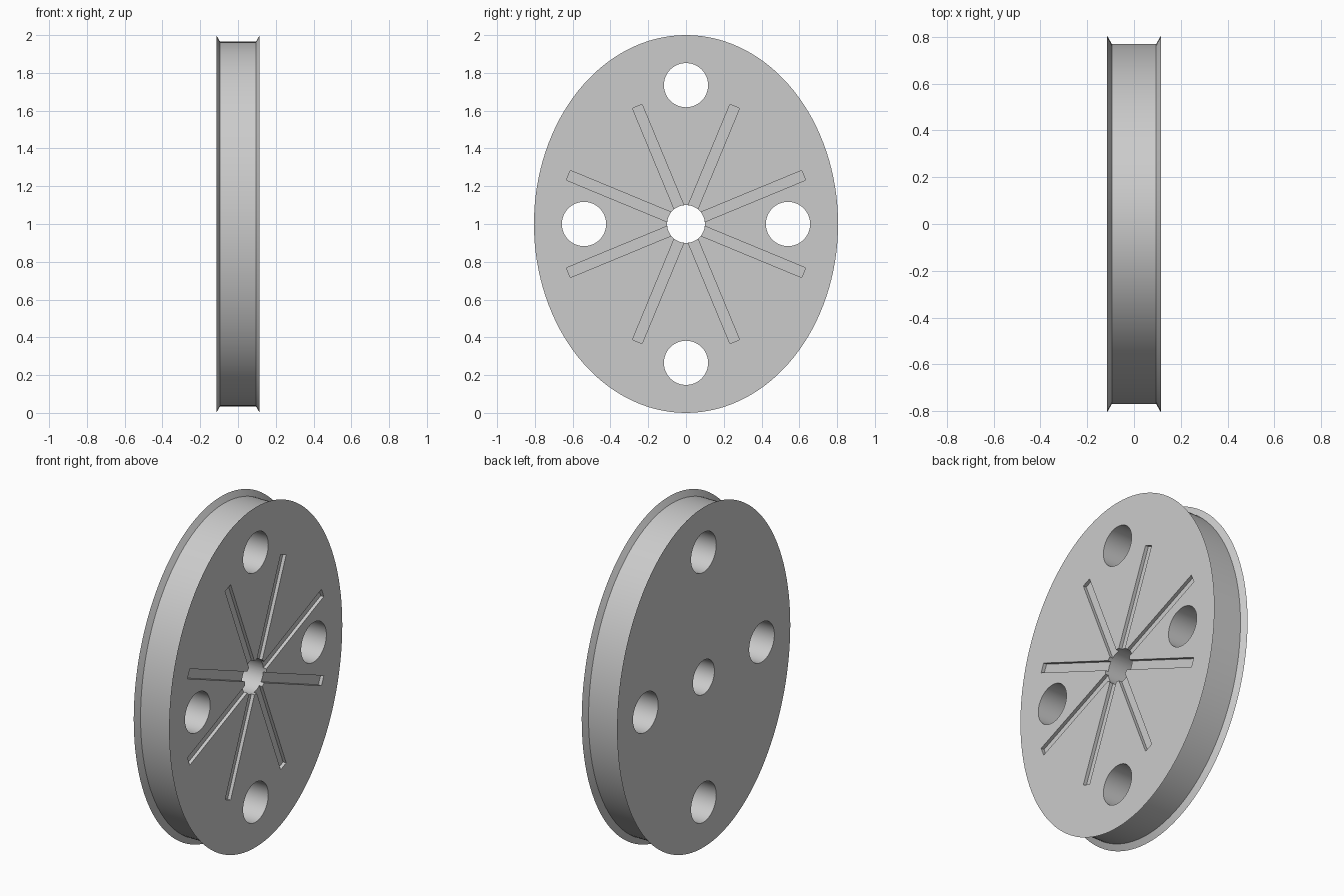
import bpy
import bmesh
from math import cos, sin, pi, radians
from mathutils import Matrix

cube = bpy.data.objects.get("Cube")
if cube:
    bpy.data.objects.remove(cube, do_unlink=True)

SEGMENTS = 128
HALF_Y, HALF_Z = 0.805, 1.0      # outer rim radii
HALF_X = 0.115                   # half thickness
CENTRE = Matrix.Translation((0, 0, 1))

grey = bpy.data.materials.new("plain_grey")
grey.use_nodes = True
colour = (0.6, 0.6, 0.6, 1)
grey.diffuse_color = colour
grey.node_tree.nodes["Principled BSDF"].inputs["Base Color"].default_value = colour


def make_object(name, bm):
    bmesh.ops.recalc_face_normals(bm, faces=bm.faces)
    mesh = bpy.data.meshes.new(name)
    bm.to_mesh(mesh)
    bm.free()
    obj = bpy.data.objects.new(name, mesh)
    obj.data.materials.append(grey)
    bpy.context.collection.objects.link(obj)
    return obj


# Oval wheel: flared rims either side of a shallow rim channel
bm = bmesh.new()
rings = []
for x, inset in [(-HALF_X, 0), (-0.095, 0.035), (0.095, 0.035), (HALF_X, 0)]:
    angles = [2 * pi * i / SEGMENTS for i in range(SEGMENTS)]
    rings.append([bm.verts.new((x, (HALF_Y - inset) * cos(a), 1 + (HALF_Z - inset) * sin(a)))
                  for a in angles])
for a, b in zip(rings, rings[1:]):
    for i in range(SEGMENTS):
        j = (i + 1) % SEGMENTS
        bm.faces.new((a[i], a[j], b[j], b[i]))
bm.faces.new(rings[0])
bm.faces.new(rings[-1])
wheel = make_object("oval_wheel", bm)

# Through holes: axle hole and four lightening holes
bm = bmesh.new()
for y, z, radius in [(0, 0, 0.1), (0.54, 0, 0.117), (-0.54, 0, 0.117),
                     (0, 0.735, 0.117), (0, -0.735, 0.117)]:
    place = CENTRE @ Matrix.Translation((0, y, z)) @ Matrix.Rotation(pi / 2, 4, 'Y')
    bmesh.ops.create_cone(bm, cap_ends=True, segments=64, radius1=radius,
                          radius2=radius, depth=0.5, matrix=place)
holes = make_object("hole_cutter", bm)

# Eight radial slots recessed into the left face
bm = bmesh.new()
SLOT_IN, SLOT_OUT, SLOT_WIDTH, SLOT_DEPTH = 0.085, 0.674, 0.055, 0.02
for k in range(8):
    place = (CENTRE @ Matrix.Rotation(radians(22.5 + 45 * k), 4, 'X')
             @ Matrix.Translation((HALF_X, (SLOT_IN + SLOT_OUT) / 2, 0))
             @ Matrix.Diagonal((2 * SLOT_DEPTH, SLOT_OUT - SLOT_IN, SLOT_WIDTH, 1)))
    bmesh.ops.create_cube(bm, size=1, matrix=place)
slots = make_object("slot_cutter", bm)

# Cut the wheel
bpy.context.view_layer.objects.active = wheel
for cutter in (holes, slots):
    cutter.hide_render = True
    cut = wheel.modifiers.new(cutter.name, 'BOOLEAN')
    cut.operation = 'DIFFERENCE'
    cut.solver = 'EXACT'
    cut.object = cutter
    bpy.ops.object.modifier_apply(modifier=cut.name)
    bpy.data.objects.remove(cutter, do_unlink=True)

# Smooth round walls, crisp edges
bpy.ops.object.select_all(action='DESELECT')
wheel.select_set(True)
bpy.ops.object.shade_smooth_by_angle(angle=radians(25))
